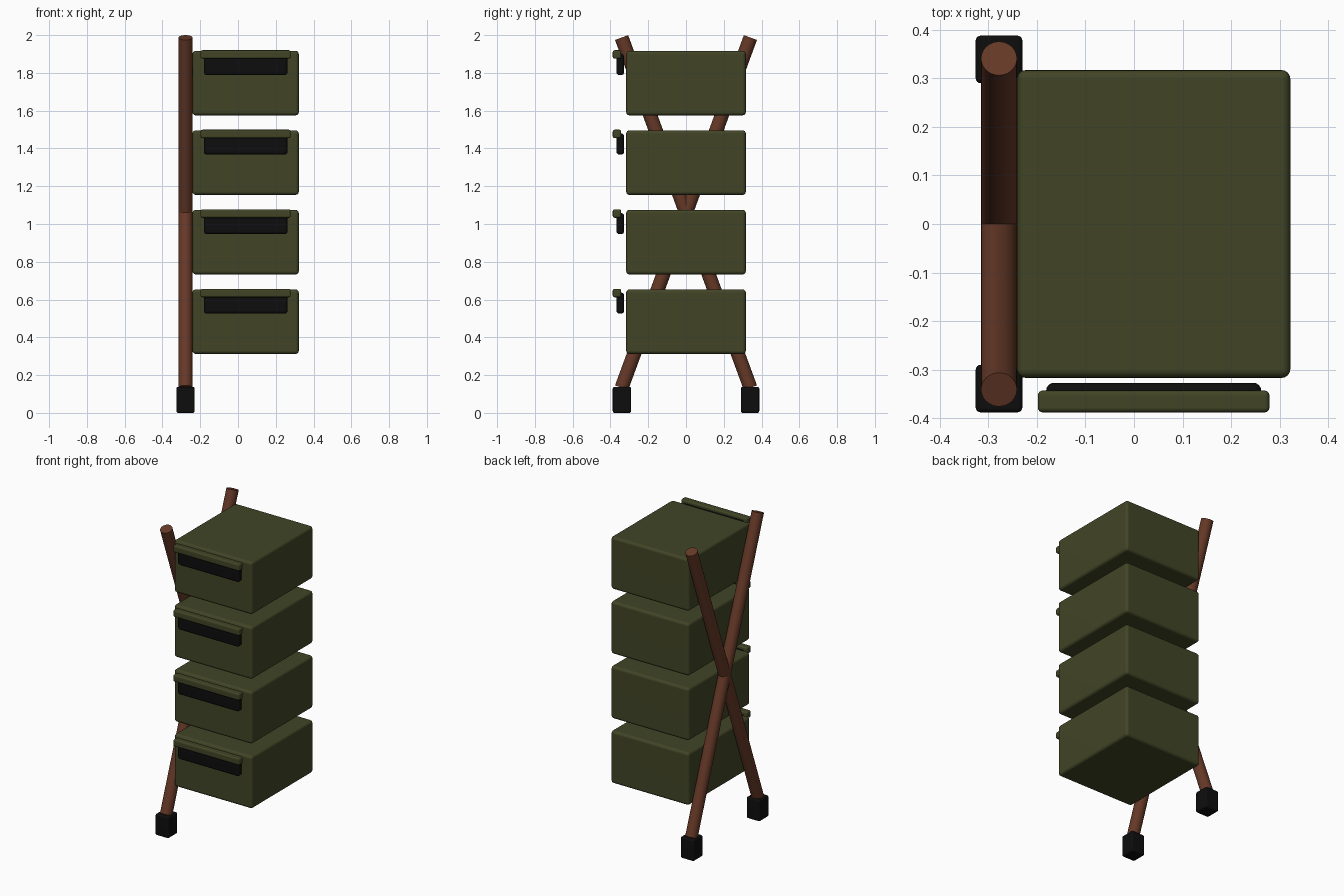
import bpy
import bmesh
from math import atan2, hypot, radians
from mathutils import Matrix, Vector

cube = bpy.data.objects.get("Cube")
if cube:
    bpy.data.objects.remove(cube, do_unlink=True)


def make_material(name, rgb):
    mat = bpy.data.materials.new(name)
    mat.use_nodes = True
    colour = (*rgb, 1)
    mat.diffuse_color = colour
    mat.node_tree.nodes["Principled BSDF"].inputs["Base Color"].default_value = colour
    return mat


GREEN = make_material("olive green", (0.053, 0.059, 0.019))
BROWN = make_material("reddish wood", (0.130, 0.040, 0.020))
BLACK = make_material("black rubber", (0.004, 0.004, 0.004))


def finish(name, bm, mat, angle=40):
    mesh = bpy.data.meshes.new(name)
    bm.to_mesh(mesh)
    bm.free()
    mesh.materials.append(mat)
    obj = bpy.data.objects.new(name, mesh)
    bpy.context.collection.objects.link(obj)
    bpy.ops.object.select_all(action="DESELECT")
    obj.select_set(True)
    bpy.context.view_layer.objects.active = obj
    bpy.ops.object.shade_smooth_by_angle(angle=radians(angle))
    return obj


def rounded_box(name, low, high, bevel, mat, segments=4):
    """Box between two corners, with rounded edges and flat-looking sides."""
    low, high = Vector(low), Vector(high)
    bm = bmesh.new()
    bmesh.ops.create_cube(bm, size=1)
    bmesh.ops.scale(bm, vec=high - low, verts=bm.verts)
    bmesh.ops.translate(bm, vec=(low + high) / 2, verts=bm.verts)
    bmesh.ops.bevel(bm, geom=bm.edges[:], offset=bevel, segments=segments,
                    profile=0.5, affect="EDGES")
    obj = finish(name, bm, mat)
    obj.modifiers.new("flat sides", "WEIGHTED_NORMAL").keep_sharp = True
    return obj


def crossed_leg(name, start, end, radius):
    """Round pole with square-cut ends."""
    start, end = Vector(start), Vector(end)
    span = end - start
    bm = bmesh.new()
    bmesh.ops.create_cone(bm, cap_ends=True, segments=32, radius1=radius,
                          radius2=radius, depth=span.length)
    turn = span.to_track_quat("Z", "Y").to_matrix().to_4x4()
    bmesh.ops.transform(bm, matrix=Matrix.Translation((start + end) / 2) @ turn,
                        verts=bm.verts)
    return finish(name, bm, BROWN)


# Crossed poles on the right side, each standing in a block foot
LEG_X = -0.278
for side, word in ((-1, "front"), (1, "back")):
    crossed_leg(word + "_leg", (LEG_X, side * 0.341, 0.133),
                (LEG_X, -side * 0.341, 1.987), 0.037)
    y = side * 0.339
    rounded_box(word + "_foot", (LEG_X - 0.048, y - 0.049, 0),
                (LEG_X + 0.048, y + 0.049, 0.138), 0.01, BLACK)

# Stack of four drawers, each with a lip and a dark grip panel
for i in range(4):
    z = 0.312 + i * 0.421
    n = str(i + 1)
    rounded_box("drawer_" + n, (-0.241, -0.317, z),
                (0.322, 0.317, z + 0.342), 0.018, GREEN)
    rounded_box("handle_lip_" + n, (-0.198, -0.388, z + 0.300),
                (0.279, -0.343, z + 0.345), 0.010, GREEN)
    rounded_box("handle_grip_" + n, (-0.181, -0.368, z + 0.213),
                (0.262, -0.327, z + 0.325), 0.016, BLACK)
